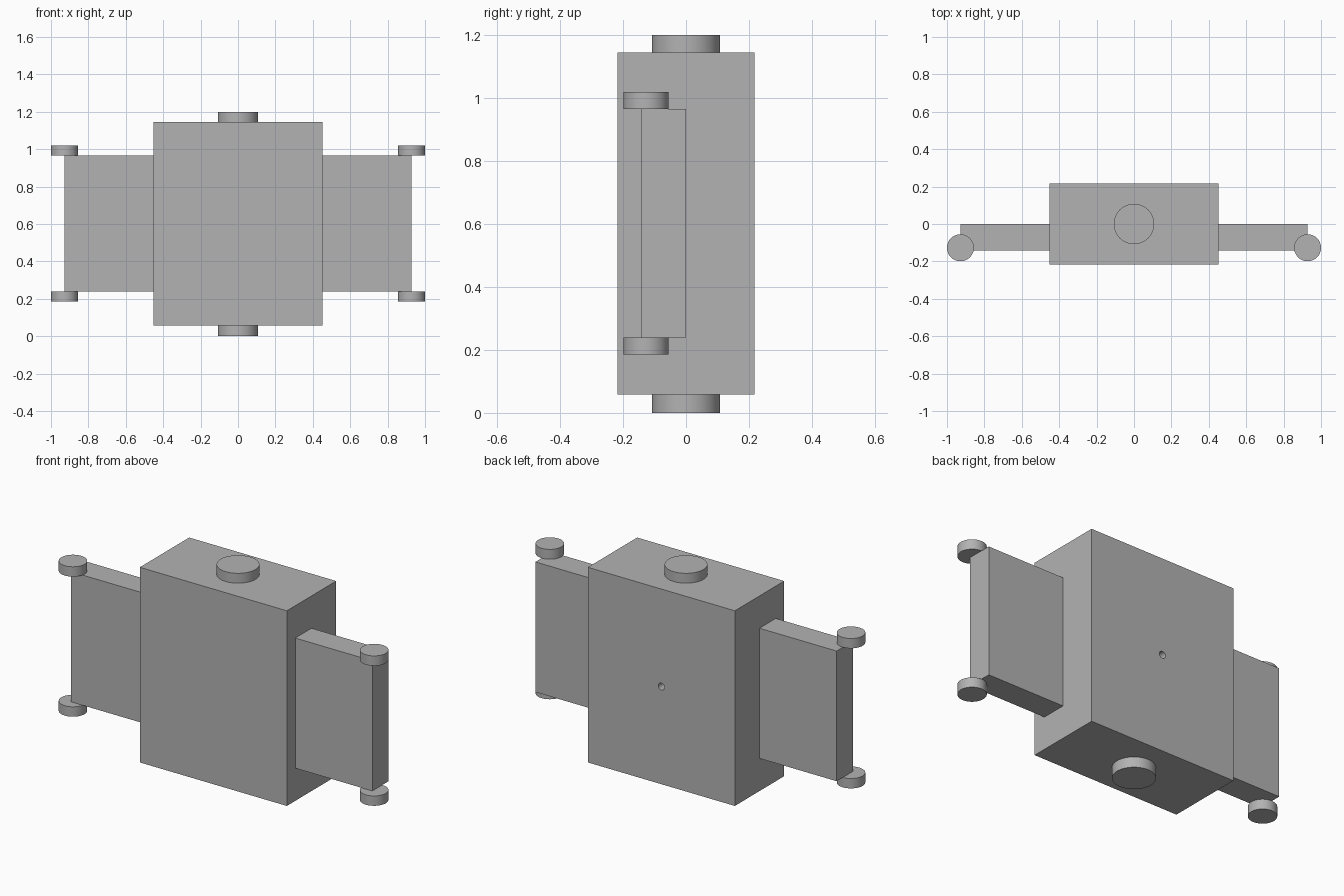
import bpy
import math

default = bpy.data.objects.get("Cube")
if default:
    bpy.data.objects.remove(default, do_unlink=True)

# Single grey material
grey = bpy.data.materials.new("plain grey")
grey.use_nodes = True
colour = (0.45, 0.45, 0.45, 1)
grey.diffuse_color = colour
grey.node_tree.nodes["Principled BSDF"].inputs["Base Color"].default_value = colour


def finish(name):
    obj = bpy.context.object
    obj.name = name
    obj.data.materials.append(grey)
    return obj


def box(name, low, high):
    centre = [(a + b) / 2 for a, b in zip(low, high)]
    bpy.ops.mesh.primitive_cube_add(size=1, location=centre)
    obj = finish(name)
    obj.scale = [b - a for a, b in zip(low, high)]
    bpy.ops.object.transform_apply(location=False, rotation=False, scale=True)
    return obj


def disc(name, radius, x, y, bottom, top):
    bpy.ops.mesh.primitive_cylinder_add(
        vertices=64, radius=radius, depth=top - bottom,
        location=(x, y, (bottom + top) / 2))
    obj = finish(name)
    bpy.ops.object.shade_smooth_by_angle(angle=math.radians(30))
    return obj


BODY_X, BODY_Y, BODY_LOW, BODY_HIGH = 0.453, 0.217, 0.058, 1.145
WING_X, WING_LOW, WING_HIGH = 0.928, 0.24, 0.965
THICK = 0.055

# Main block with a small blind hole in the middle of its back
body = box("body", (-BODY_X, -BODY_Y, BODY_LOW), (BODY_X, BODY_Y, BODY_HIGH))
bpy.ops.mesh.primitive_cylinder_add(
    vertices=32, radius=0.019, depth=0.2,
    location=(0, BODY_Y, (BODY_LOW + BODY_HIGH) / 2),
    rotation=(math.pi / 2, 0, 0))
cutter = finish("hole_cutter")
cutter.hide_render = True
bpy.context.view_layer.objects.active = body
cut = body.modifiers.new("hole", "BOOLEAN")
cut.operation = "DIFFERENCE"
cut.solver = "EXACT"
cut.object = cutter
bpy.ops.object.modifier_apply(modifier=cut.name)
bpy.data.objects.remove(cutter, do_unlink=True)

# Large discs on the top and bottom of the block
disc("top_disc", 0.108, 0, 0, BODY_HIGH, BODY_HIGH + THICK)
disc("bottom_disc", 0.108, 0, 0, BODY_LOW - 0.058, BODY_LOW)

# Side panels, each with a small disc above and below its outer edge
for side, sign in (("left", 1), ("right", -1)):
    ends = sorted((sign * BODY_X, sign * WING_X))
    box(side + "_panel", (ends[0], -0.143, WING_LOW), (ends[1], 0, WING_HIGH))
    disc(side + "_upper_disc", 0.072, sign * WING_X, -0.127,
         WING_HIGH, WING_HIGH + THICK)
    disc(side + "_lower_disc", 0.072, sign * WING_X, -0.127,
         WING_LOW - THICK, WING_LOW)
